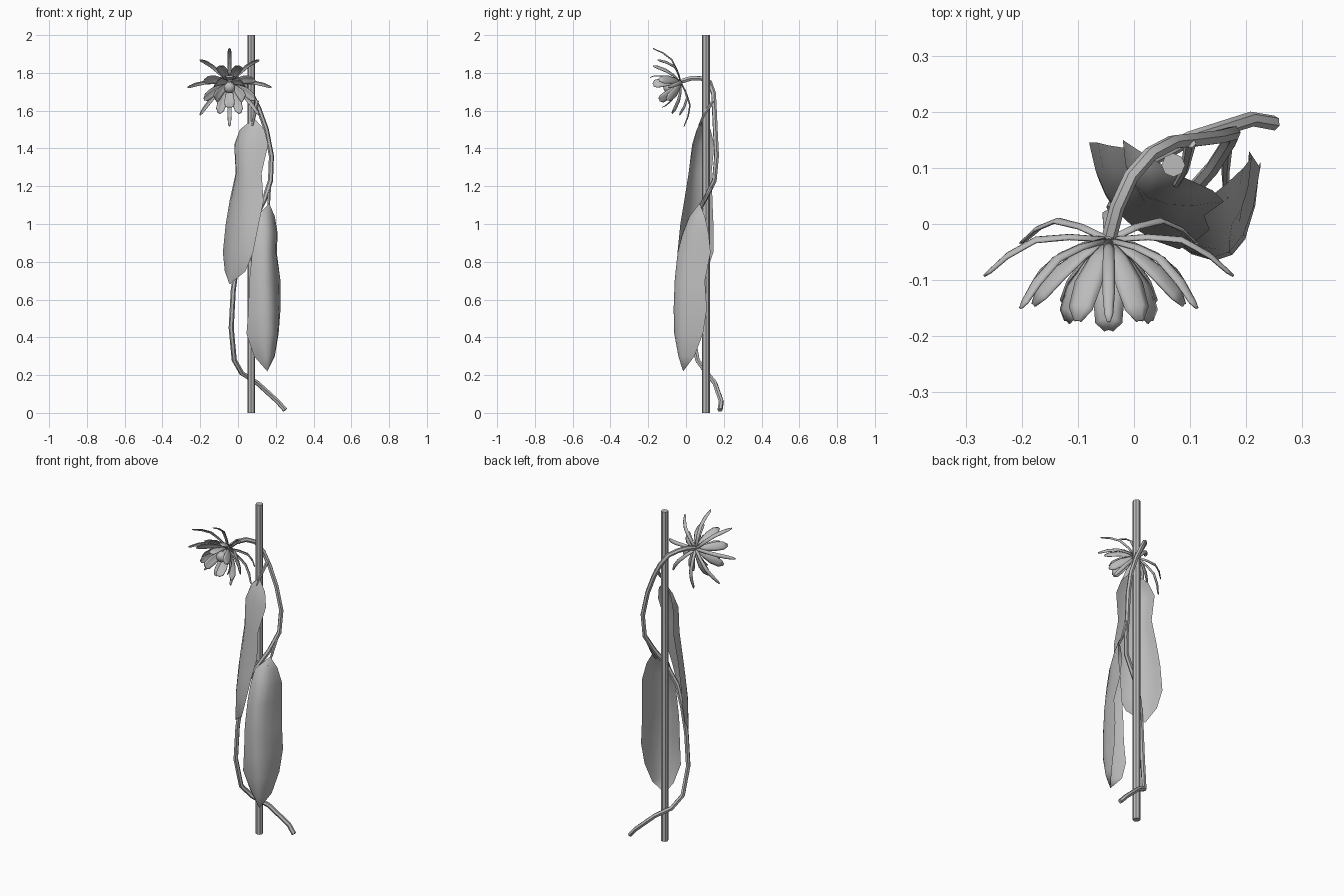
import bpy, bmesh, math
from mathutils import Vector

grey = bpy.data.materials.new("plain_grey")
grey.diffuse_color = (0.5, 0.5, 0.5, 1)


def add_object(name, bm, angle=40):
    mesh = bpy.data.meshes.new(name)
    bm.to_mesh(mesh)
    bm.free()
    mesh.materials.append(grey)
    ob = bpy.data.objects.new(name, mesh)
    bpy.context.collection.objects.link(ob)
    bpy.ops.object.select_all(action='DESELECT')
    ob.select_set(True)
    bpy.context.view_layer.objects.active = ob
    bpy.ops.object.shade_smooth_by_angle(angle=math.radians(angle))
    return ob


def skin(bm, rings, closed):
    """Bridge consecutive rows of points with quads."""
    rows = [[bm.verts.new(p) for p in r] for r in rings]
    n = len(rows[0])
    for a, b in zip(rows, rows[1:]):
        for i in range(n if closed else n - 1):
            j = (i + 1) % n
            bm.faces.new((a[i], a[j], b[j], b[i]))
    return rows


def tube(bm, points, radii, sides):
    pts = [Vector(p) for p in points]
    rings = []
    ref = None
    for i, p in enumerate(pts):
        t = (pts[min(i + 1, len(pts) - 1)] - pts[max(i - 1, 0)]).normalized()
        if ref is None:
            ref = t.orthogonal()
        ref = (ref - t * ref.dot(t)).normalized()
        side = t.cross(ref)
        rings.append([p + radii[i] * (ref * math.cos(k * math.tau / sides)
                      + side * math.sin(k * math.tau / sides)) for k in range(sides)])
    rows = skin(bm, rings, True)
    bm.faces.new(rows[0][::-1])
    bm.faces.new(rows[-1])


# Support pole
bm = bmesh.new()
tube(bm, [(0.07, 0.105, 0), (0.07, 0.105, 2)], [0.021] * 2, 8)
add_object("support_pole", bm, 30)

# Winding vine, from the ground up to the flower
vine = [(0.25, 0.18, 0.015), (0.21, 0.187, 0.06), (0.10, 0.152, 0.16), (0.02, 0.11, 0.21),
        (-0.02, 0.06, 0.28), (-0.036, 0.03, 0.45), (-0.025, 0.032, 0.65), (-0.005, 0.04, 0.80),
        (0.03, 0.04, 0.93), (0.10, 0.055, 1.05), (0.14, 0.10, 1.13), (0.172, 0.15, 1.23),
        (0.177, 0.162, 1.36), (0.15, 0.155, 1.50), (0.11, 0.15, 1.61), (0.07, 0.146, 1.69),
        (0.03, 0.125, 1.75), (-0.005, 0.085, 1.77), (-0.03, 0.03, 1.772), (-0.043, -0.02, 1.757)]
bm = bmesh.new()
tube(bm, vine, [0.0135] * len(vine), 6)
add_object("vine", bm)


# Leaves: rows of (z, left edge, middle, right edge), curved across the width
def leaf(name, rows, top, tip):
    bm = bmesh.new()
    rings = [[Vector(top)] * 7]
    for z, l, m, r in rows:
        l, m, r = (Vector((*p, z)) for p in (l, m, r))
        ctrl = 2 * m - (l + r) / 2
        rings.append([(1 - t) ** 2 * l + 2 * t * (1 - t) * ctrl + t * t * r
                      for t in (k / 6 for k in range(7))])
    rings.append([Vector(tip)] * 7)
    skin(bm, rings, False)
    bmesh.ops.remove_doubles(bm, verts=bm.verts, dist=0.0005)
    add_object(name, bm, 60)


leaf("upper_leaf", [
    (1.50, (0.01, 0.13), (0.05, 0.068), (0.14, 0.06)),
    (1.42, (-0.02, 0.15), (0.025, 0.048), (0.16, 0.04)),
    (1.27, (-0.012, 0.135), (0.02, 0.037), (0.125, 0.015)),
    (1.12, (-0.045, 0.14), (0.005, 0.03), (0.135, -0.01)),
    (1.00, (-0.065, 0.145), (-0.012, 0.025), (0.11, -0.03)),
    (0.85, (-0.08, 0.145), (-0.028, 0.02), (0.08, -0.045)),
    (0.75, (-0.07, 0.11), (-0.035, 0.028), (0.04, -0.02)),
], (0.085, 0.085, 1.56), (-0.045, 0.042, 0.68))

leaf("lower_leaf", [
    (1.04, (0.10, 0.02), (0.165, 0.03), (0.195, 0.10)),
    (0.95, (0.09, -0.01), (0.175, 0.0), (0.21, 0.12)),
    (0.85, (0.075, -0.015), (0.17, -0.03), (0.205, 0.13)),
    (0.70, (0.06, -0.02), (0.17, -0.05), (0.225, 0.10)),
    (0.55, (0.055, -0.02), (0.175, -0.055), (0.225, 0.11)),
    (0.42, (0.045, -0.015), (0.175, -0.055), (0.215, 0.09)),
    (0.30, (0.085, 0.0), (0.165, -0.04), (0.195, 0.045)),
], (0.165, 0.072, 1.11), (0.155, -0.015, 0.22))

# Short stalks joining the leaves to the vine
for name, path in (("upper_leaf_stalk", [(0.075, 0.07, 1.52), (0.09, 0.095, 1.58), (0.10, 0.145, 1.65)]),
                   ("lower_leaf_stalk", [(0.165, 0.05, 1.06), (0.163, 0.09, 1.11), (0.165, 0.14, 1.21)])):
    bm = bmesh.new()
    tube(bm, path, [0.006, 0.007, 0.011], 6)
    add_object(name, bm)

# Flower, facing forward and slightly down
center = Vector((-0.045, -0.025, 1.75))
axis = Vector((0, -0.93, -0.37)).normalized()
up = Vector((0, -0.37, 0.93)).normalized()
right = Vector((1, 0, 0))


def whorl(name, count, start, profile, cup):
    """Ring of blades; profile holds (radius, forward offset, half width)."""
    bm = bmesh.new()
    for k in range(count):
        a = start + k * math.tau / count
        out = right * math.sin(a) + up * math.cos(a)
        side = right * math.cos(a) - up * math.sin(a)
        rings = [[center + out * r + axis * (h + cup * w * s * s) + side * w * s
                  for s in (-1, -0.5, 0, 0.5, 1)] for r, h, w in profile]
        skin(bm, rings, False)
    ob = add_object(name, bm, 50)
    mod = ob.modifiers.new("thickness", 'SOLIDIFY')
    mod.thickness = 0.004
    mod.offset = 0


whorl("long_sepals", 8, 0, [(0.008, 0, 0.008), (0.07, -0.005, 0.009), (0.13, 0.0, 0.010),
                            (0.18, 0.03, 0.010), (0.21, 0.06, 0.007), (0.222, 0.072, 0.002)], 0.5)
whorl("outer_petals", 8, math.pi / 8, [(0.008, 0.005, 0.008), (0.05, 0.018, 0.017), (0.095, 0.045, 0.025),
                                       (0.13, 0.08, 0.022), (0.145, 0.105, 0.006)], 0.35)
whorl("inner_petals", 6, 0, [(0.008, 0.01, 0.008), (0.04, 0.04, 0.018), (0.07, 0.08, 0.027),
                             (0.085, 0.12, 0.024), (0.085, 0.142, 0.008)], 0.35)

# Rounded flower centre
bm = bmesh.new()
tube(bm, [center + axis * h for h in (0, 0.04, 0.06, 0.08, 0.095, 0.10)],
     [0.012, 0.014, 0.028, 0.031, 0.022, 0.006], 10)
add_object("flower_centre", bm, 60)
